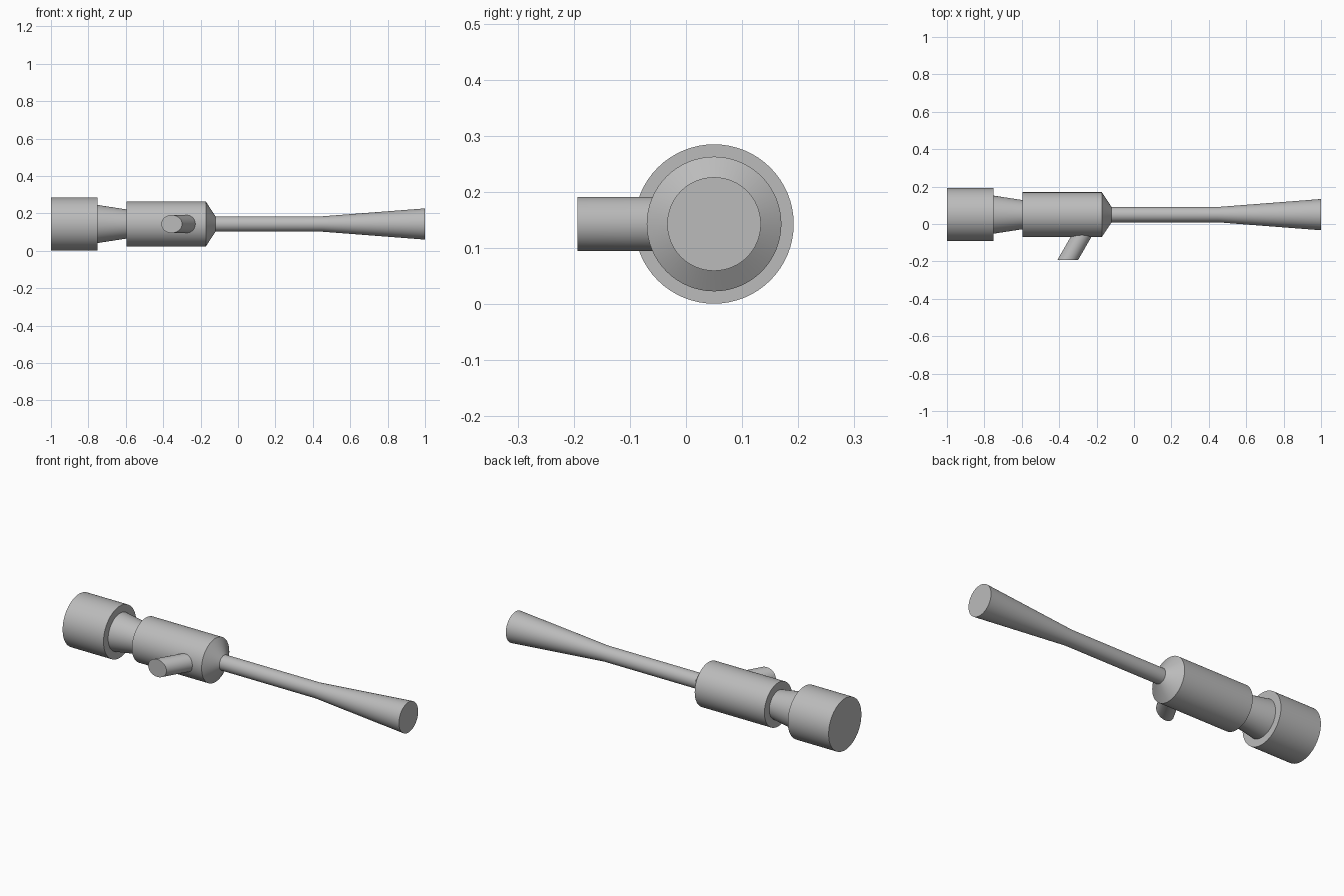
import bpy, bmesh, math
from mathutils import Matrix, Vector

if "Cube" in bpy.data.objects:
    bpy.data.objects.remove(bpy.data.objects["Cube"])

AXIS_Y, AXIS_Z = 0.05, 0.143
SIDES = 64

grey = bpy.data.materials.new("light grey")
grey.use_nodes = True
grey.diffuse_color = (0.5, 0.5, 0.5, 1)
grey.node_tree.nodes["Principled BSDF"].inputs["Base Color"].default_value = (0.5, 0.5, 0.5, 1)


def finish(name, bm):
    bmesh.ops.recalc_face_normals(bm, faces=bm.faces)
    mesh = bpy.data.meshes.new(name)
    bm.to_mesh(mesh)
    bm.free()
    mesh.materials.append(grey)
    obj = bpy.data.objects.new(name, mesh)
    bpy.context.collection.objects.link(obj)
    bpy.ops.object.select_all(action='DESELECT')
    obj.select_set(True)
    bpy.context.view_layer.objects.active = obj
    bpy.ops.object.shade_smooth_by_angle(angle=math.radians(30))
    return obj


def turned(name, profile):
    """Solid turned round the long axis from (x, radius) points."""
    bm = bmesh.new()
    rings = []
    for x, r in profile:
        rings.append([bm.verts.new((x, AXIS_Y + r * math.cos(a), AXIS_Z + r * math.sin(a)))
                      for a in (math.tau * i / SIDES for i in range(SIDES))])
    for a, b in zip(rings, rings[1:]):
        for i in range(SIDES):
            j = (i + 1) % SIDES
            bm.faces.new((a[i], a[j], b[j], b[i]))
    bm.faces.new(rings[0])
    bm.faces.new(rings[-1])
    return finish(name, bm)


# Parts along the axis
turned("end_cap", [(-1, 0.142), (-0.752, 0.142)])
turned("tapered_nozzle", [(-0.752, 0.102), (-0.59, 0.077)])
turned("chamber", [(-0.595, 0.12), (-0.172, 0.12), (-0.12, 0.041)])
turned("throat_and_diffuser", [(-0.122, 0.041), (0.45, 0.041), (1, 0.0835)])

# Slanted side inlet, its mouth cut parallel to the front
bm = bmesh.new()
bmesh.ops.create_cone(bm, cap_ends=True, segments=SIDES, radius1=0.048, radius2=0.048, depth=0.193)
bm.transform(Matrix.Rotation(math.radians(90), 4, 'X'))
slant = math.tan(math.radians(30))
for v in bm.verts:
    v.co.x = v.co.x / math.cos(math.radians(30)) + v.co.y * slant
bm.transform(Matrix.Translation(Vector((-0.299, -0.0965, AXIS_Z))))
finish("side_inlet", bm)
